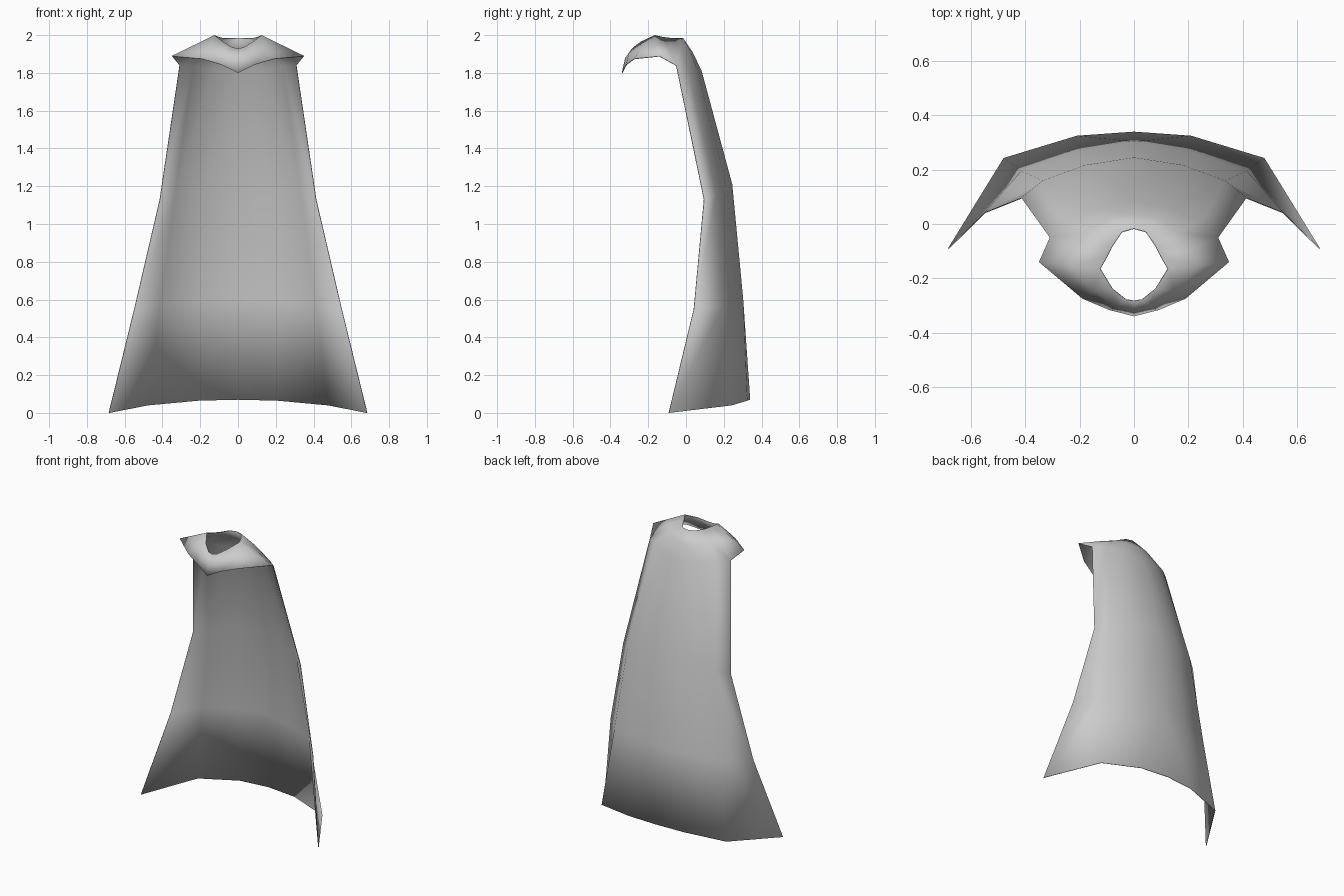
import bpy, bmesh

# Half rows of the cloth, each from back centre round the +x side.
# Collar rings run to front centre; hanging rows stop at the open side edge.
neck = [(0, -.015, 1.985), (.045, -.028, 1.985), (.08, -.08, 1.985), (.10, -.12, 1.99),
        (.125, -.165, 2.0), (.08, -.24, 1.965), (.03, -.28, 1.935), (0, -.285, 1.93)]
collar = [(0, .035, 1.91), (.09, .02, 1.92), (.16, -.03, 1.93), (.21, -.09, 1.935),
          (.235, -.153, 1.946), (.15, -.245, 1.925), (.06, -.305, 1.895), (0, -.322, 1.88)]
shoulder = [(0, .083, 1.81), (.14, .058, 1.82), (.24, .005, 1.84), (.31, -.05, 1.84),
            (.35, -.14, 1.89), (.19, -.275, 1.875), (.09, -.317, 1.845), (0, -.34, 1.80)]
waist = [(0, .245, 1.21), (.18, .217, 1.19), (.335, .16, 1.16), (.415, .097, 1.13)]
knee = [(0, .303, .6), (.2, .27, .59), (.415, .195, .57), (.55, .043, .55)]
hem = [(0, .34, .07), (.21, .325, .065), (.48, .243, .04), (.685, -.09, 0)]

# Stitch neighbouring rows with quads
bm = bmesh.new()
rows = [[bm.verts.new(p) for p in row] for row in (neck, collar, shoulder, waist, knee, hem)]
for a, b in zip(rows, rows[1:]):
    for i in range(min(len(a), len(b)) - 1):
        bm.faces.new((a[i], a[i + 1], b[i + 1], b[i]))
for f in bm.faces:
    f.smooth = True
mesh = bpy.data.meshes.new("cape")
bm.to_mesh(mesh)
bm.free()

# Cape, mirrored across x and given a thin lining
cape = bpy.data.objects.new("cape", mesh)
bpy.context.collection.objects.link(cape)
mirror = cape.modifiers.new("mirror", 'MIRROR')
mirror.use_clip = True
mirror.merge_threshold = 0.001
lining = cape.modifiers.new("lining", 'SOLIDIFY')
lining.thickness = 0.004
lining.offset = -1
